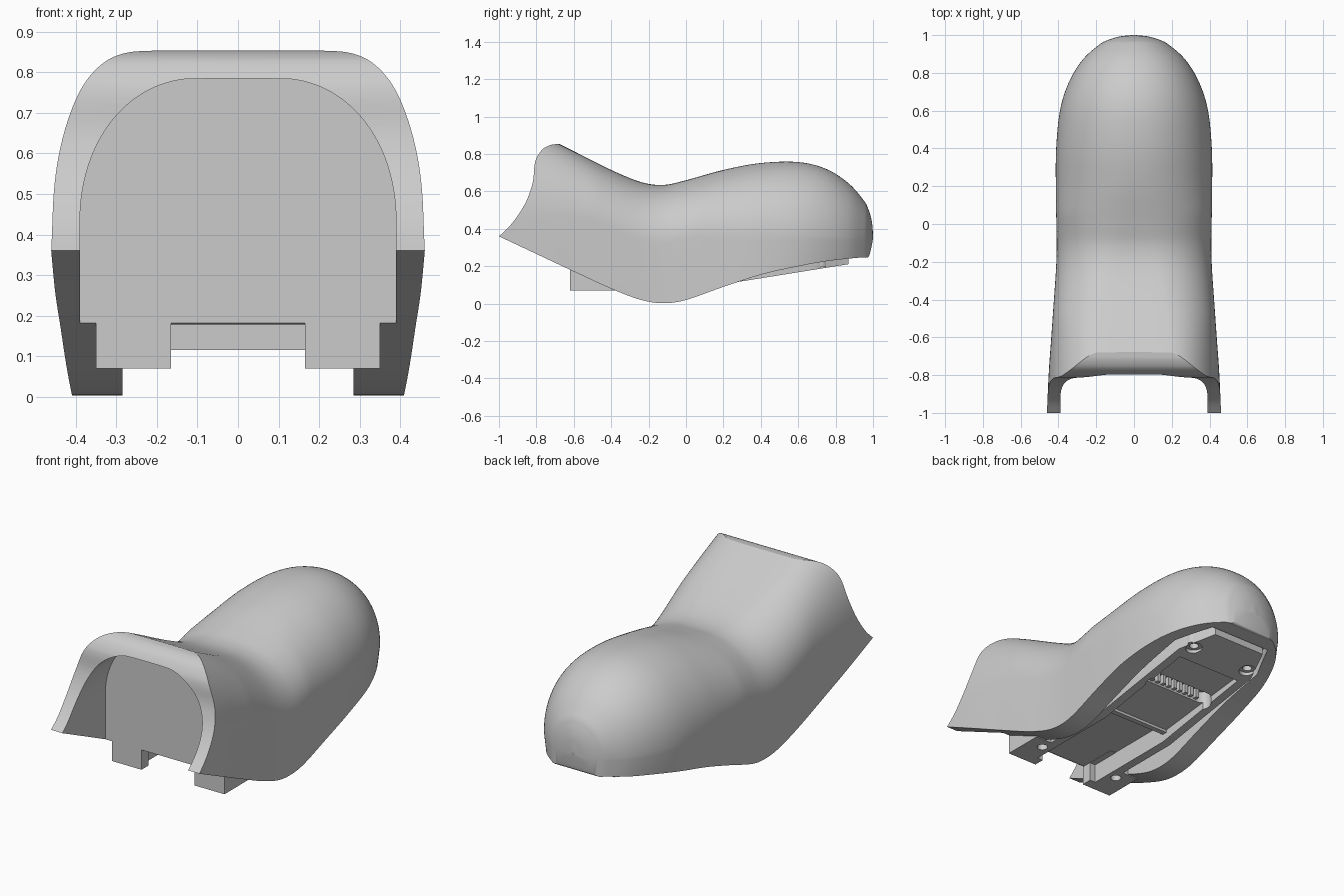
import bpy, bmesh, math
from mathutils import Vector

if "Cube" in bpy.data.objects:
    bpy.data.objects.remove(bpy.data.objects["Cube"])

grey = bpy.data.materials.new("plain grey")
grey.use_nodes = True
grey.diffuse_color = (0.6, 0.6, 0.6, 1)
grey.node_tree.nodes["Principled BSDF"].inputs["Base Color"].default_value = (0.6, 0.6, 0.6, 1)


def make(name, bm):
    bmesh.ops.recalc_face_normals(bm, faces=bm.faces)
    mesh = bpy.data.meshes.new(name)
    bm.to_mesh(mesh)
    bm.free()
    mesh.materials.append(grey)
    ob = bpy.data.objects.new(name, mesh)
    bpy.context.collection.objects.link(ob)
    return ob


def activate(ob):
    bpy.ops.object.select_all(action='DESELECT')
    ob.select_set(True)
    bpy.context.view_layer.objects.active = ob


def loft(name, rings):
    bm = bmesh.new()
    rows = [[bm.verts.new(p) for p in ring] for ring in rings]
    n = len(rows[0])
    for a, b in zip(rows, rows[1:]):
        for i in range(n):
            j = (i + 1) % n
            bm.faces.new((a[i], a[j], b[j], b[i]))
    bm.faces.new(rows[0])
    bm.faces.new(rows[-1])
    return make(name, bm)


def side_prism(name, profile, half):
    """Side profile (y, z) extruded across x."""
    return loft(name, [[(x, y, z) for y, z in profile] for x in (-half, half)])


def plan_prism(name, outline, low, high):
    """Half of a plan outline (x, y), mirrored and extruded up."""
    full = outline + [(-x, y) for x, y in reversed(outline)]
    return loft(name, [[(x, y, z) for x, y in full] for z in (low, high)])


def box(name, x, y, z):
    return loft(name, [[(x[0], b, z[0]), (x[1], b, z[0]), (x[1], b, z[1]), (x[0], b, z[1])]
                       for b in y])


def cylinder(name, x, y, r, low, high):
    ring = [(x + r * math.cos(a), y + r * math.sin(a))
            for a in (math.tau * i / 20 for i in range(20))]
    return loft(name, [[(p, q, z) for p, q in ring] for z in (low, high)])


def boolean(ob, cutter, operation='DIFFERENCE'):
    cutter.hide_render = True
    mod = ob.modifiers.new("cut", 'BOOLEAN')
    mod.operation = operation
    mod.solver = 'EXACT'
    mod.object = cutter
    activate(ob)
    bpy.ops.object.modifier_apply(modifier=mod.name)
    bpy.data.objects.remove(cutter)


def spline(points, steps):
    """Catmull-Rom curve through points of any dimension."""
    pts = [Vector(p) for p in points]
    pts = [2 * pts[0] - pts[1]] + pts + [2 * pts[-1] - pts[-2]]
    out = []
    for a, b, c, d in zip(pts, pts[1:], pts[2:], pts[3:]):
        for i in range(steps):
            t = i / steps
            out.append(b + (c - a) * t / 2 + (2 * a - 5 * b + 4 * c - d) * t * t / 2
                       + (3 * b - a - 3 * c + d) * t ** 3 / 2)
    return out + [pts[-2]]


def smooth(value, start, end):
    t = min(max((value - start) / (end - start), 0), 1)
    return t * t * (3 - 2 * t)


def arch(y, w, low, top, spring, flat, tuck=0, n=64):
    """Rounded arch with a flat crown, on legs that may tuck inward."""
    foot = w * (1 - tuck)
    ring = [(foot, y, low)]
    for i in range(n + 1):
        a = math.pi * i / n
        c, s = math.cos(a), math.sin(a)
        x = abs(c) ** .96 * (w - flat) + flat * min(1, abs(c) * 12)
        ring.append((math.copysign(x, c), y, spring + (top - spring) * s ** .96))
    return ring + [(-foot, y, low)]


# Body shell: (y, half width) with (bottom, top) heights
plan = [(-1.1, .465), (-.8, .452), (-.6, .438), (-.4, .424), (-.24, .413), (-.12, .409),
        (0, .411), (.2, .414), (.4, .412), (.6, .392), (.75, .345), (.87, .272),
        (.95, .183), (.976, .133), (.993, .074), (1, .01)]
heights = [(.407, 1.065), (.266, .915), (.172, .815), (.08, .715), (.02, .65), (.003, .635),
           (.02, .66), (.09, .715), (.155, .752), (.2, .757), (.227, .72), (.241, .643),
           (.248, .552), (.251, .503), (.31, .443), (.355, .375)]
rings = []
for y, w, low, top in spline([p + h for p, h in zip(plan, heights)], 6):
    front = smooth(-y, -.3, .7)
    spring = min(.34 + .11 * front, (low + top) / 2)
    rings.append(arch(y, w, low, top, spring, .17 * front, .05 * smooth(y, .3, .9)))
body = loft("body_shell", rings)

# Swept front edge with rolled lip
lip = [(-1.07, .3), (-1, .36), (-.93, .43), (-.86, .535), (-.82, .645), (-.81, .74),
       (-.796, .785), (-.765, .827), (-.725, .848), (-.68, .854), (-.61, .86)]
edge = [tuple(p) for p in spline(lip, 5)]
boolean(body, side_prism("front_cutter", edge + [(-.61, 1.4), (-1.4, 1.4), (-1.4, .3)], .8))

# Front cavity and underside recess
boolean(body, loft("cavity_cutter", [arch(y, .39, -.2, .785, .43, .1) for y in (-1.3, -.62)]))
recess = [(.285, -.612), (.285, .68), (.19, .88)]
boolean(body, plan_prism("recess_cutter", recess, -.2, .3))

# Base frame with pockets, filling the recess
frame = side_prism("base_frame", [(-.611, .07), (0, .07), (.27, .115), (.88, .213),
                                  (.88, .31), (-.611, .31)], .25)
boolean(frame, plan_prism("outline", [(.25, -.7), (.25, .67), (.165, .87)], -.2, .6), 'INTERSECT')
boolean(frame, side_prism("front_pocket", [(-.7, -.1), (0, -.1), (0, .178), (-.7, .178)], .2))
boolean(frame, side_prism("rear_pocket", [(.03, -.1), (.62, -.1), (.62, .2), (.03, .13)], .2))
boolean(frame, box("bar_trim", (-.2, .2), (-.1, .04), (0, .115)))

# Slot with rounded ends
boolean(frame, box("slot", (-.17, .17), (.32, .41), (0, .23)))
for x in (-.17, .17):
    boolean(frame, cylinder("slot_end", x, .365, .045, 0, .23))

# Mounting legs, screw holes and bosses
for side, label in ((-1, "right"), (1, "left")):
    xs = sorted((side * .165, side * .35))
    leg = box(label + "_leg", xs, (-.62, -.39), (.07, .25))
    boolean(leg, cylinder("hole", side * .255, -.455, .028, 0, .16))
    boolean(leg, box("notch", sorted((side * .1, side * .2)), (-.56, -.3), (0, .176)))
    boolean(frame, box("leg_gap", sorted((side * .19, side * .3)), (-.615, -.39), (0, .25)))
    boss = cylinder(label + "_rear_boss", side * .185, .717, .045, .2, .3)
    boolean(boss, cylinder("hole", side * .185, .717, .025, .1, .27))
    boolean(frame, cylinder("hole", side * .185, .717, .044, .1, .29))

# Row of teeth in the slot
for i in range(9):
    x = -.152 + i * .038
    box("slot_tooth", (x - .01, x + .01), (.32, .345), (.175, .25))

for ob in bpy.context.collection.objects:
    if ob.type == 'MESH':
        activate(ob)
        bpy.ops.object.shade_smooth_by_angle(angle=math.radians(30))
